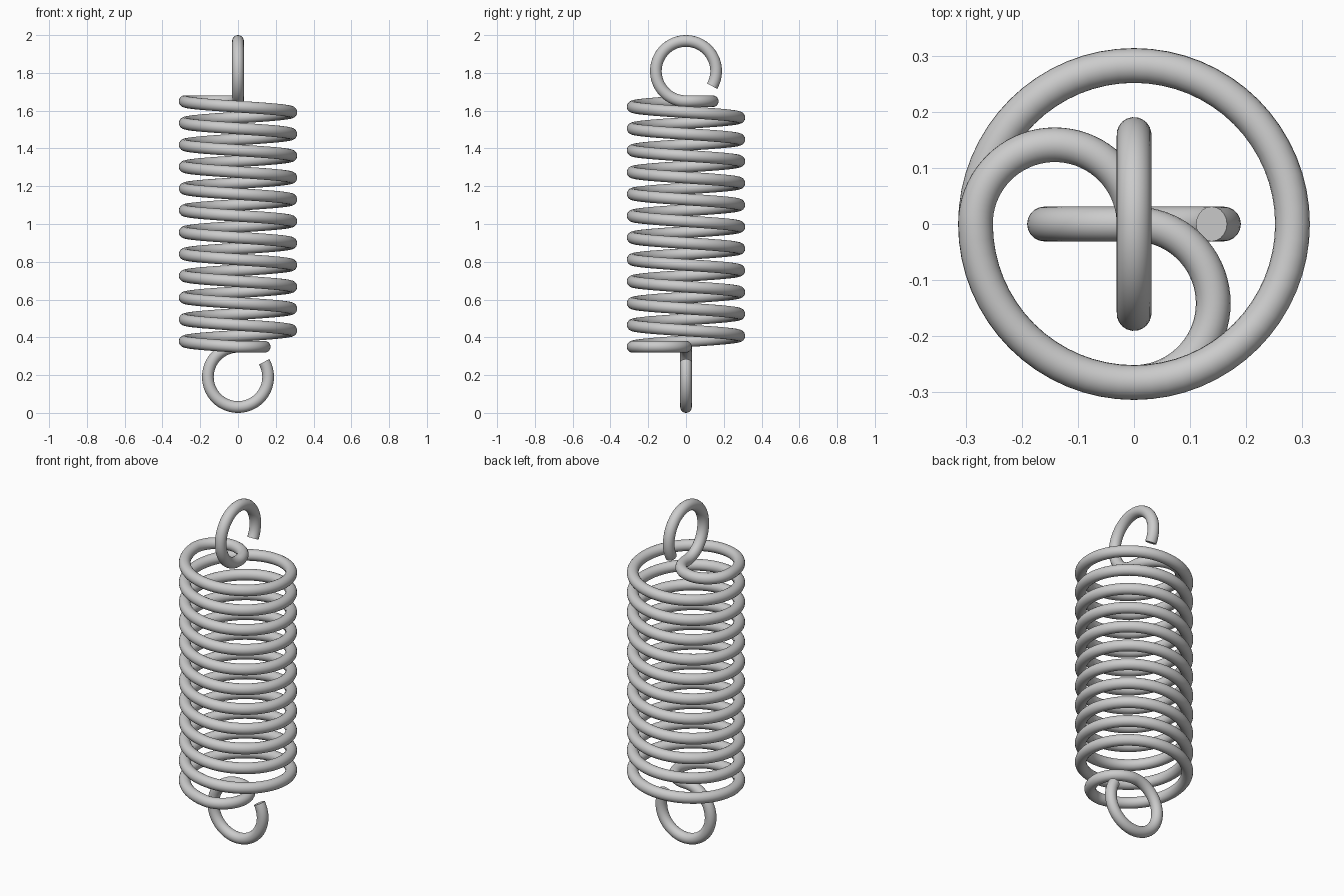
import bpy
from math import sin, cos, pi, radians

if "Cube" in bpy.data.objects:
    bpy.data.objects.remove(bpy.data.objects["Cube"])

R = 0.2825        # coil radius
WIRE = 0.031      # wire radius
HOOK = 0.1595     # hook loop radius
Z0, Z1 = 0.35, 1.65
TURNS = 11.25


def arc(a0, a1, n, place):
    """Points at angles a0..a1 (degrees), last one left out, mapped by place(cos, sin)."""
    angles = [radians(a0 + (a1 - a0) * i / n) for i in range(n)]
    return [place(cos(a), sin(a)) for a in angles]


pts = []
# bottom hook, open end first, in the xz plane
pts += arc(30, -270, 60, lambda c, s: (HOOK * c, 0, Z0 - HOOK + HOOK * s))
# bottom lead from the axis out to the coil
pts += arc(90, -90, 36, lambda c, s: (R / 2 * c, -R / 2 + R / 2 * s, Z0))
# coil, turning clockwise as it rises
n = int(TURNS * 64)
for i in range(n):
    t = i / n
    a = -pi / 2 - 2 * pi * TURNS * t
    pts.append((R * cos(a), R * sin(a), Z0 + (Z1 - Z0) * t))
# top lead from the coil back to the axis
pts += arc(180, 0, 36, lambda c, s: (-R / 2 + R / 2 * c, R / 2 * s, Z1))
# top hook in the yz plane
pts += arc(-90, -390, 60, lambda c, s: (0, HOOK * c, Z1 + HOOK + HOOK * s))
e = radians(-30)
pts.append((0, HOOK * cos(e), Z1 + HOOK + HOOK * sin(e)))

# round wire swept along the path
curve = bpy.data.curves.new("spring_wire", 'CURVE')
curve.dimensions = '3D'
curve.fill_mode = 'FULL'
curve.bevel_depth = WIRE
curve.bevel_resolution = 8
curve.use_fill_caps = True
spline = curve.splines.new('POLY')
spline.points.add(len(pts) - 1)
for p, co in zip(spline.points, pts):
    p.co = (*co, 1)

spring = bpy.data.objects.new("spring_wire", curve)
bpy.context.collection.objects.link(spring)
bpy.context.view_layer.objects.active = spring
spring.select_set(True)
bpy.ops.object.convert(target='MESH')
bpy.ops.object.shade_smooth_by_angle(angle=radians(40))
